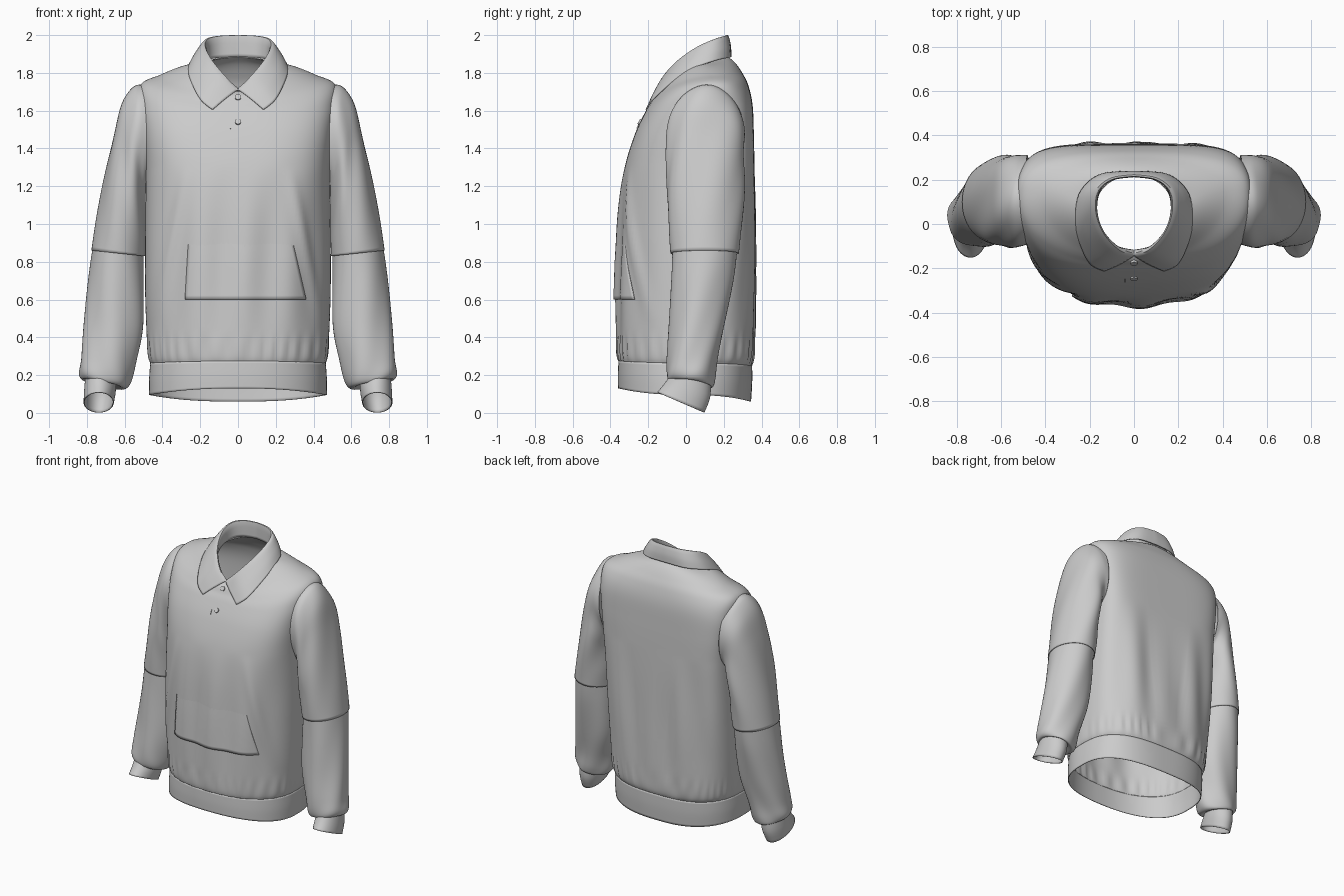
import bpy, math
from mathutils import Vector
from mathutils.bvhtree import BVHTree

if "Cube" in bpy.data.objects:
    bpy.data.objects.remove(bpy.data.objects["Cube"])


def spline(rows, count):
    """Smooth interpolation through a list of equal-length number tuples."""
    out, last = [], len(rows) - 1
    for k in range(count):
        f = k / (count - 1) * last
        i = min(int(f), last - 1)
        t = f - i
        a, b, c, d = (rows[min(max(j, 0), last)] for j in (i - 1, i, i + 1, i + 2))
        out.append(tuple(q + 0.5 * t * (r - p + t * (2*p - 5*q + 4*r - s + t * (3*(q - r) + s - p)))
                         for p, q, r, s in zip(a, b, c, d)))
    return out


def loft(name, grid, closed=True, thick=0.005, mirror=False):
    """Skin a grid of points into a thin cloth surface."""
    n = len(grid[0])
    faces = [(i*n + j, i*n + (j + 1) % n, (i + 1)*n + (j + 1) % n, (i + 1)*n + j)
             for i in range(len(grid) - 1) for j in range(n if closed else n - 1)]
    me = bpy.data.meshes.new(name)
    me.from_pydata([p for row in grid for p in row], [], faces)
    ob = bpy.data.objects.new(name, me)
    bpy.context.collection.objects.link(ob)
    bpy.ops.object.select_all(action='DESELECT')
    ob.select_set(True)
    bpy.context.view_layer.objects.active = ob
    bpy.ops.object.shade_smooth_by_angle(angle=math.radians(50))
    if mirror:
        ob.modifiers.new("mirror", 'MIRROR').use_clip = True
    s = ob.modifiers.new("cloth", 'SOLIDIFY')
    s.thickness, s.offset = thick, 0
    return ob


def window(z, lo, hi):
    t = min(max((z - lo) / (hi - lo), 0), 1)
    return math.sin(math.pi * t)


def spow(v, p):
    return math.copysign(abs(v) ** p, v)


# Torso ring: half width, centre y, front y, back y, z front, z side, z back,
# squareness of the front half, squareness of the back half
def torso_ring(r, fold=1.0, seg=144):
    hw, yc, yf, yb, zf, zs, zb, nf, nb = r
    pts = []
    for k in range(seg):
        a = 2 * math.pi * k / seg
        c, s = math.cos(a), math.sin(a)
        n = nb if s > 0 else nf
        x = hw * spow(c, 2 / n)
        y = yc + (yb - yc if s > 0 else yc - yf) * spow(s, 2 / n)
        z = zs + ((zb if s > 0 else zf) - zs) * s * s
        # long hanging folds plus small gathers above the waistband
        d = 0.010 * window(z, 0.25, 1.3) * math.cos(2*math.pi*(x - 0.03 - 0.04*(z - 0.6)) / 0.245)
        d += 0.005 * window(z, 0.25, 0.42) * math.sin(34 * a + 2 * math.sin(5 * a))
        # slanting drape from the chest to the side of the waist
        if s < 0:
            off = (abs(x) - 0.28 - 0.2 * (1.25 - z)) / 0.03
            d += 0.018 * window(z, 0.45, 1.3) * math.exp(-off * off)
        d *= fold
        pts.append((x + d * c * 0.6, y + d * s, z))
    return pts


waist = (.462, 0, -.355, .348, .275, .265, .25, 2.3, 2.8)
torso_rows = [
    waist,
    (.474, 0, -.362, .360, .34, .33, .32, 2.3, 3),
    (.484, 0, -.364, .363, .6, .6, .6, 2.3, 3.4),
    (.486, 0, -.362, .363, .85, .85, .85, 2.35, 4),
    (.486, .02, -.350, .362, 1.1, 1.1, 1.1, 2.5, 4.5),
    (.488, .05, -.322, .36, 1.3, 1.3, 1.3, 2.8, 5),
    (.500, .08, -.27, .357, 1.47, 1.47, 1.47, 3.1, 5),
    (.518, .10, -.215, .35, 1.59, 1.62, 1.63, 2.8, 4.2),
    (.515, .13, -.185, .327, 1.64, 1.735, 1.735, 2.2, 2.8),
    (.41, .14, -.17, .295, 1.67, 1.788, 1.80, 2, 2.2),
    (.29, .12, -.155, .26, 1.685, 1.835, 1.85, 2, 2),
    (.17, .08, -.13, .22, 1.70, 1.86, 1.885, 2, 2)]
torso = loft("torso", [torso_ring(r) for r in spline(torso_rows, 90)])

# Ribbed waistband
band_rows = [(.468, 0, -.357, .342, .13, .095, .06, 2.3, 2.6),
             (.468, 0, -.358, .348, .20, .18, .16, 2.3, 2.7), waist]
loft("waistband", [torso_ring(r, 0) for r in spline(band_rows, 10)])


# Sleeve ring: outer x, outer z, inner x, inner z, front y, back y, front-to-back tilt
def sleeve_grid(rows, count, fold=0.0, seg=56):
    grid = []
    for i, (ox, oz, ix, iz, yf, yb, tilt) in enumerate(spline(rows, count)):
        ring = []
        for k in range(seg):
            a = 2 * math.pi * k / seg
            f = 1 + fold * math.sin(math.pi * i / (count - 1)) * math.sin(5*a + 9 * i / count)
            c, s = math.cos(a) * f, math.sin(a) * f
            ring.append(((ox + ix)/2 + (ox - ix)/2 * c, (yf + yb)/2 + (yb - yf)/2 * s,
                         (oz + iz)/2 + (oz - iz)/2 * c - tilt * s))
        grid.append(ring)
    return grid


upper = [(.49, 1.735, .47, 1.21, -.09, .308, 0),
         (.55, 1.722, .482, 1.19, -.10, .308, 0),
         (.612, 1.635, .487, 1.15, -.10, .308, 0),
         (.655, 1.48, .49, 1.10, -.10, .308, 0),
         (.70, 1.28, .49, 1.02, -.10, .303, 0),
         (.742, 1.06, .49, .93, -.09, .292, 0),
         (.774, .86, .495, .83, -.08, .278, 0)]
lower = [(.764, .90, .505, .87, -.07, .27, 0),
         (.787, .72, .50, .70, -.075, .25, 0),
         (.812, .48, .505, .46, -.085, .205, 0),
         (.83, .30, .545, .27, -.098, .165, 0),
         (.84, .215, .57, .165, -.10, .15, .01),
         (.825, .18, .60, .13, -.09, .14, .015),
         (.80, .185, .645, .15, -.075, .125, .02)]
cuff = [(.805, .20, .648, .16, -.08, .13, .02),
        (.812, .12, .65, .11, -.115, .125, .035),
        (.815, .055, .66, .055, -.15, .095, .053)]
loft("upper_sleeves", sleeve_grid(upper, 40, .03), mirror=True)
loft("lower_sleeves", sleeve_grid(lower, 40, .03), mirror=True)
loft("cuffs", sleeve_grid(cuff, 8), mirror=True)

# Collar: half outlines from the front opening to the centre back
base = [(0, -.12, 1.69), (.08, -.10, 1.72), (.15, -.03, 1.80), (.17, .06, 1.85),
        (.155, .15, 1.87), (.10, .20, 1.88), (0, .215, 1.885)]
crease = [(0, -.14, 1.71), (.07, -.115, 1.78), (.14, -.04, 1.865), (.175, .06, 1.935),
          (.163, .15, 1.975), (.10, .203, 1.992), (0, .218, 1.997)]
edge = [(.135, -.210, 1.605), (.20, -.175, 1.66), (.248, -.07, 1.755), (.262, .03, 1.82),
        (.24, .145, 1.862), (.15, .222, 1.88), (0, .236, 1.885)]
columns = []
for b, c, e in zip(*(spline(r, 32) for r in (base, crease, edge))):
    mid = (Vector(c) + Vector(e)) / 2
    out = Vector((mid.x, mid.y - .06, .1)).normalized() * 0.008
    col = spline([b, c, tuple(mid + out), e], 16)
    columns.append([(max(x, 0), y, z) for x, y, z in col])
loft("collar", columns, closed=False, thick=0.008, mirror=True)

# Surface lookup used to lay the front details on the torso
tree = BVHTree.FromPolygons([v.co for v in torso.data.vertices],
                            [tuple(p.vertices) for p in torso.data.polygons])


def front_y(x, z):
    return tree.ray_cast(Vector((x, -2, z)), Vector((0, 1, 0)))[0].y


# Front pocket, open at its lower edge and blending into the chest at the top
pocket = []
for i in range(25):
    v = i / 24
    z = .60 + .52 * v
    left, right = -.28 + .03 * v, .36 - .12 * v
    row = []
    for j in range(41):
        x = left + (right - left) * j / 40
        row.append((x, front_y(x, z) - .009 + .016 * v, z))
    pocket.append(row)
loft("front_pocket", pocket, closed=False)

# Buttons and buttonhole on the neck opening
for z in (1.67, 1.54):
    bpy.ops.mesh.primitive_cylinder_add(vertices=20, radius=.016, depth=.014,
                                        location=(0, front_y(0, z) - .004, z),
                                        rotation=(math.radians(60), 0, 0))
    bpy.context.object.name = "button"
bpy.ops.mesh.primitive_cube_add(size=1, location=(-.04, front_y(-.04, 1.52) - .003, 1.52),
                                rotation=(math.radians(-27), 0, 0))
bpy.context.object.name = "buttonhole"
bpy.context.object.scale = (.005, .008, .035)
